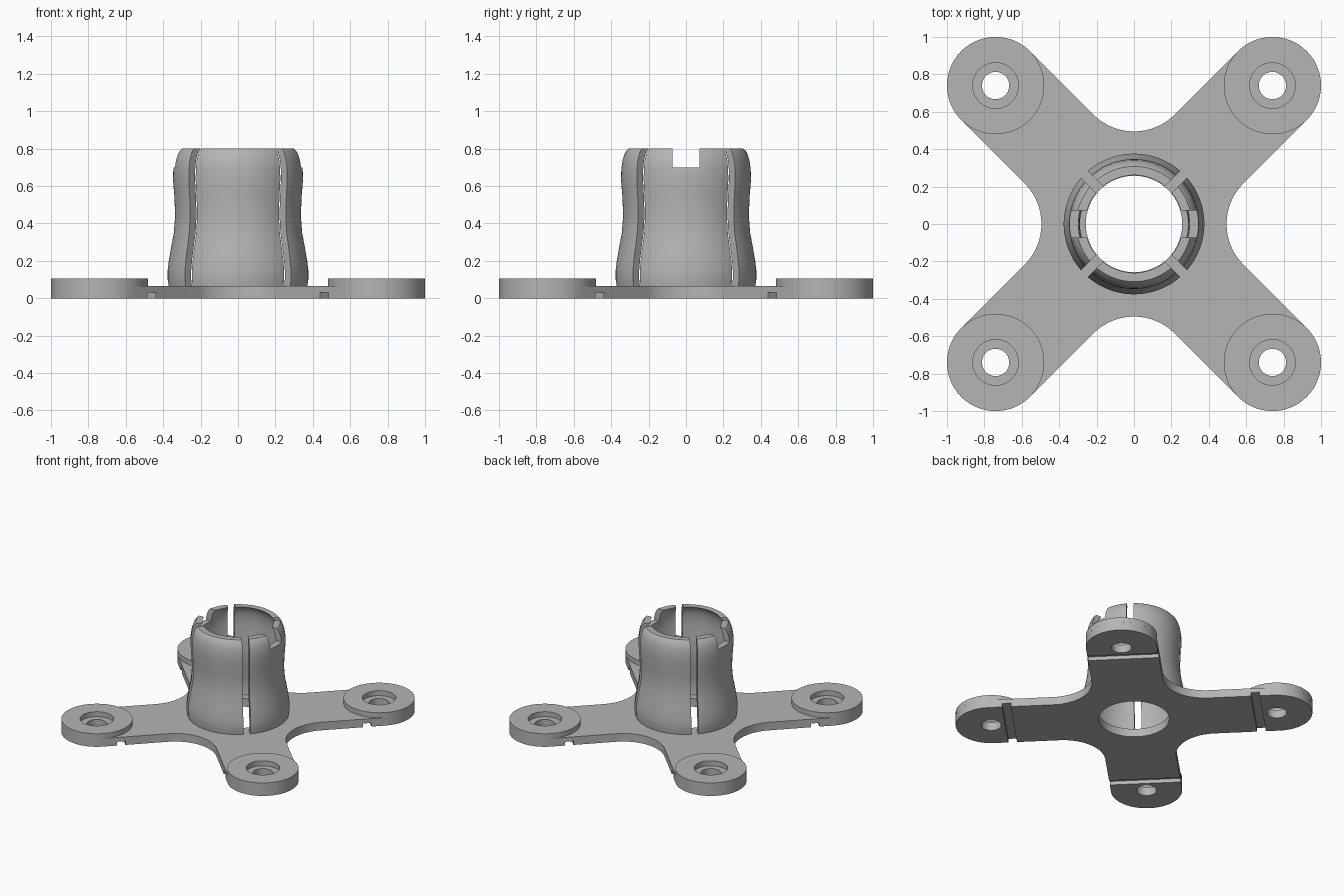
import bpy, bmesh, math
from mathutils import Matrix

if "Cube" in bpy.data.objects:
    bpy.data.objects.remove(bpy.data.objects["Cube"])

grey = bpy.data.materials.new("plain grey")
grey.use_nodes = True
grey.diffuse_color = (0.46, 0.46, 0.46, 1)
grey.node_tree.nodes["Principled BSDF"].inputs["Base Color"].default_value = grey.diffuse_color

PAD = 0.74          # pad centre on both axes
PAD_R = 0.26
PLATE_H = 0.065
TAU = math.tau
CORNERS = [(1, 1), (-1, 1), (-1, -1), (1, -1)]


def make(name, bm):
    bmesh.ops.recalc_face_normals(bm, faces=bm.faces[:])
    mesh = bpy.data.meshes.new(name)
    bm.to_mesh(mesh)
    bm.free()
    obj = bpy.data.objects.new(name, mesh)
    bpy.context.collection.objects.link(obj)
    mesh.materials.append(grey)
    return obj


def activate(obj):
    bpy.ops.object.select_all(action="DESELECT")
    obj.select_set(True)
    bpy.context.view_layer.objects.active = obj


def lathe(name, profile, steps=96):
    """Revolve a closed (radius, height) loop about z."""
    bm = bmesh.new()
    rings = [[bm.verts.new((r * math.cos(TAU * i / steps), r * math.sin(TAU * i / steps), z))
              for r, z in profile] for i in range(steps)]
    n = len(profile)
    for i in range(steps):
        a, b = rings[i], rings[(i + 1) % steps]
        for j in range(n):
            k = (j + 1) % n
            bm.faces.new((a[j], b[j], b[k], a[k]))
    return make(name, bm)


def box(bm, center, size, angle=0):
    m = (Matrix.Rotation(angle, 4, "Z") @ Matrix.Translation(center)
         @ Matrix.Diagonal((*size, 1)))
    bmesh.ops.create_cube(bm, size=1, matrix=m)


def cylinder(bm, x, y, radius):
    bmesh.ops.create_cone(bm, cap_ends=True, segments=64, radius1=radius, radius2=radius,
                          depth=1, matrix=Matrix.Translation((x, y, 0)))


def cut(obj, bm):
    """Subtract the solids in bm from obj."""
    cutter = make("cutter", bm)
    cutter.hide_render = True
    activate(obj)
    mod = obj.modifiers.new("cut", "BOOLEAN")
    mod.operation, mod.solver, mod.object = "DIFFERENCE", "EXACT", cutter
    bpy.ops.object.modifier_apply(modifier=mod.name)
    bpy.data.objects.remove(cutter)


def smooth(obj):
    activate(obj)
    bpy.ops.object.shade_smooth_by_angle(angle=math.radians(30))


# Cross-shaped plate: round arm ends joined by filleted valleys
fillet = 0.307
valley = PAD_R * math.sqrt(2) + fillet * math.sqrt(2)
outline = []
for q in range(4):
    turn = q * TAU / 4
    for i in range(33):
        a = -TAU / 8 + i / 32 * TAU / 2
        outline.append((PAD + PAD_R * math.cos(a), PAD + PAD_R * math.sin(a), turn))
    for i in range(17):
        a = -TAU / 8 - i / 16 * TAU / 4
        outline.append((fillet * math.cos(a), valley + fillet * math.sin(a), turn))
bm = bmesh.new()
verts = [bm.verts.new((x * math.cos(t) - y * math.sin(t), x * math.sin(t) + y * math.cos(t), 0))
         for x, y, t in outline]
face = bm.faces.new(verts)
top = bmesh.ops.extrude_face_region(bm, geom=[face])["geom"]
bmesh.ops.translate(bm, vec=(0, 0, PLATE_H), verts=[v for v in top if isinstance(v, bmesh.types.BMVert)])
plate = make("base_plate", bm)

# Screw holes and central opening
bm = bmesh.new()
for sx, sy in CORNERS:
    cylinder(bm, sx * PAD, sy * PAD, 0.073)
cylinder(bm, 0, 0, 0.258)
cut(plate, bm)

# Grooves across the underside of each arm
bm = bmesh.new()
for q in range(4):
    box(bm, (0.912, 0, 0), (0.064, 0.7, 0.06), TAU / 8 + q * TAU / 4)
cut(plate, bm)
smooth(plate)

# Raised rings around the screw holes
for (sx, sy), label in zip(CORNERS, ("back_left", "back_right", "front_right", "front_left")):
    pad = lathe(label + "_pad", [(0.122, PLATE_H), (PAD_R, PLATE_H), (PAD_R, 0.105), (0.122, 0.105)])
    pad.location = (sx * PAD, sy * PAD, 0)
    smooth(pad)

# Waisted socket
outer = [(0.368, 0.05), (0.376, 0.1), (0.376, 0.15), (0.37, 0.2), (0.358, 0.27), (0.343, 0.35),
         (0.336, 0.44), (0.34, 0.54), (0.347, 0.63), (0.346, 0.69), (0.339, 0.74),
         (0.325, 0.78), (0.308, 0.8)]
inner = [(r - 0.047, z) for r, z in reversed(outer)]
socket = lathe("socket", outer + inner, 128)

# Diagonal slots split it into four fingers; two fingers have a top notch
bm = bmesh.new()
for q in range(4):
    box(bm, (0.35, 0, 0.5 + PLATE_H), (0.4, 0.052, 1), TAU / 8 + q * TAU / 4)
for sx in (1, -1):
    box(bm, (sx * 0.35, 0, 0.8), (0.4, 0.144, 0.2))
cut(socket, bm)
smooth(socket)
